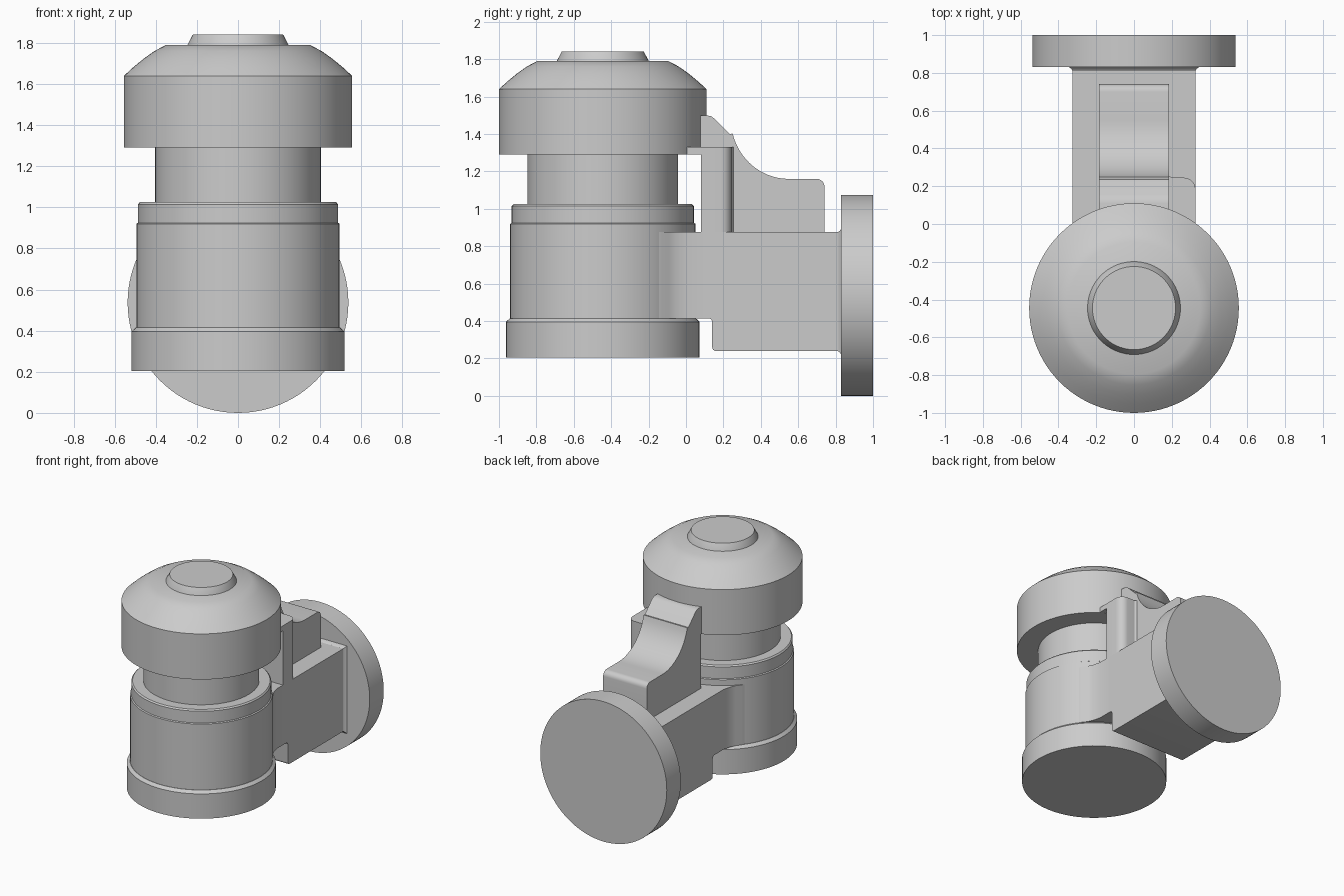
import bpy, bmesh, math
from mathutils import Vector

cube = bpy.data.objects.get("Cube")
if cube:
    bpy.data.objects.remove(cube, do_unlink=True)

grey = bpy.data.materials.new("plain grey")
grey.use_nodes = True
colour = (0.6, 0.6, 0.6, 1)
grey.diffuse_color = colour
grey.node_tree.nodes["Principled BSDF"].inputs["Base Color"].default_value = colour


def finish(name, bm):
    """Turn a bmesh into a smooth-by-angle object."""
    bmesh.ops.recalc_face_normals(bm, faces=bm.faces[:])
    mesh = bpy.data.meshes.new(name)
    bm.to_mesh(mesh)
    bm.free()
    mesh.materials.append(grey)
    obj = bpy.data.objects.new(name, mesh)
    bpy.context.collection.objects.link(obj)
    bpy.ops.object.select_all(action="DESELECT")
    obj.select_set(True)
    bpy.context.view_layer.objects.active = obj
    bpy.ops.object.shade_smooth_by_angle(angle=math.radians(30))
    return obj


def lathe(name, profile, location, axis="Z", segments=96):
    """Solid of revolution from (radius, height) points, capped at both ends."""
    bm = bmesh.new()
    rings = []
    for r, h in profile:
        ring = []
        for i in range(segments):
            a = math.tau * i / segments
            u, v = r * math.cos(a), r * math.sin(a)
            co = (u, v, h) if axis == "Z" else (u, h, v)
            ring.append(bm.verts.new(Vector(co) + Vector(location)))
        rings.append(ring)
    for low, high in zip(rings, rings[1:]):
        for i in range(segments):
            j = (i + 1) % segments
            bm.faces.new((low[i], low[j], high[j], high[i]))
    bm.faces.new(rings[0])
    bm.faces.new(rings[-1])
    return finish(name, bm)


def prism(name, outline, start, end, axis):
    """Extrude a (y, z) outline along X, or an (x, y) outline along Z."""
    bm = bmesh.new()
    place = (lambda p, d: (d, *p)) if axis == "X" else (lambda p, d: (*p, d))
    a = [bm.verts.new(place(p, start)) for p in outline]
    b = [bm.verts.new(place(p, end)) for p in outline]
    bm.faces.new(a)
    bm.faces.new(b)
    for i in range(len(a)):
        j = (i + 1) % len(a)
        bm.faces.new((a[i], a[j], b[j], b[i]))
    return finish(name, bm)


def arc(cx, cy, rx, ry, a0, a1, steps=8):
    """Points along an elliptical arc, angles in degrees."""
    angles = [math.radians(a0 + (a1 - a0) * i / steps) for i in range(steps + 1)]
    return [(cx + rx * math.cos(t), cy + ry * math.sin(t)) for t in angles]


# Upright round body, stacked on one axis
AXIS = (0, -0.445, 0)
lathe("base_ring", [(0.518, 0.205), (0.518, 0.395), (0.497, 0.415), (0.48, 0.415)], AXIS)
lathe("barrel", [(0.495, 0.40), (0.495, 0.92), (0.487, 0.925),
                 (0.487, 1.015), (0.478, 1.025)], AXIS)
lathe("neck", [(0.403, 1.0), (0.403, 1.30)], AXIS)
lathe("cap", [(0.555, 1.29), (0.555, 1.64), (0.508, 1.683), (0.458, 1.724),
              (0.406, 1.761), (0.35, 1.79)], AXIS)
lathe("top_button", [(0.248, 1.78), (0.246, 1.79), (0.22, 1.84)], AXIS)

# Round mounting flange at the back
lathe("flange", [(0.537, 0.83), (0.537, 1.0)], (0, 0, 0.537), axis="Y")

# Horizontal arm: block with a rounded lower step
arm_side = [(0.12, 0.875), (0.12, 0.415)]
arm_side += arc(0.12, 0.395, 0.02, 0.02, 90, 0, 4)[1:]
arm_side += arc(0.16, 0.26, 0.02, 0.02, 180, 270, 4)
arm_side += [(0.835, 0.24), (0.835, 0.875)]
prism("arm", arm_side, -0.325, 0.325, "X")

# Arm root flaring into the barrel
flare = [(0.325, 0.12), (0.325, 0.01), (0.34, -0.05), (0.358, -0.09),
         (0.385, -0.125), (0.40, -0.16), (0.3, -0.3)]
prism("arm_root", flare + [(-x, y) for x, y in reversed(flare)], 0.415, 0.875, "Z")

# Small fillet collar where the arm meets the flange
bm = bmesh.new()
loops = []
for y, grow in ((0.81, 0.0), (0.822, 0.007), (0.832, 0.022)):
    w, lo, hi = 0.325 + grow, 0.24 - grow, 0.875 + grow
    loops.append([bm.verts.new(p) for p in
                  ((-w, y, lo), (w, y, lo), (w, y, hi), (-w, y, hi))])
for p, q in zip(loops, loops[1:]):
    for i in range(4):
        j = (i + 1) % 4
        bm.faces.new((p[i], p[j], q[j], q[i]))
finish("arm_collar", bm)

# Upright web with a sweeping concave back
web = [(0.08, 0.86), (0.08, 1.291), (0.0, 1.291), (0.0, 1.5), (0.11, 1.5),
       (0.135, 1.495), (0.155, 1.48), (0.235, 1.4)]
web += arc(0.55, 1.48, 0.31, 0.32, 194, 270, 14)
web += arc(0.70, 1.12, 0.04, 0.04, 90, 0, 6)
web += [(0.74, 0.86)]
prism("web", web, -0.185, 0.185, "X")

# Side lug with one rounded corner, and its tongue reaching the cap
lug = [(0.185, 0.08), (0.325, 0.08)]
lug += arc(0.265, 0.185, 0.06, 0.06, 0, 90)
lug += [(0.20, 0.245), (0.185, 0.255)]
prism("side_lug", lug, 0.86, 1.33, "Z")
prism("lug_tongue", [(0.185, -0.04), (0.325, -0.04), (0.325, 0.08), (0.185, 0.08)],
      1.291, 1.33, "Z")
